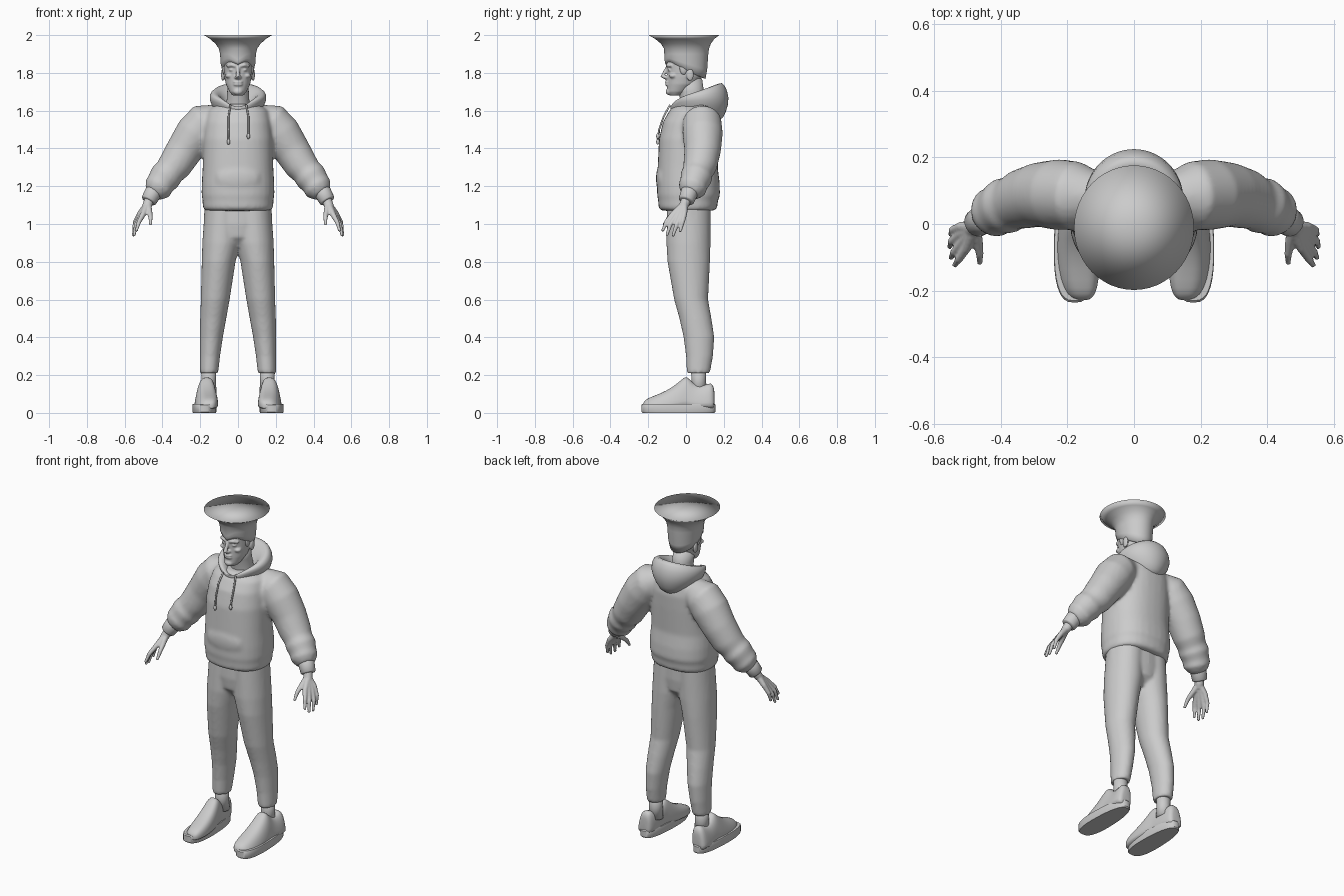
import bpy, bmesh
from math import cos, sin, pi, copysign
from mathutils import Vector, Matrix

cube = bpy.data.objects.get("Cube")
if cube:
    bpy.data.objects.remove(cube)

grey = bpy.data.materials.new("plain_grey")
grey.use_nodes = True
tone = (0.6, 0.6, 0.6, 1)
grey.diffuse_color = tone
grey.node_tree.nodes["Principled BSDF"].inputs["Base Color"].default_value = tone


def power(v, e):
    return copysign(abs(v) ** e, v)


def skin(bm, rings):
    """Bridge closed rings of points and close both ends with fans."""
    loops = [[bm.verts.new(p) for p in ring] for ring in rings]
    n = len(loops[0])
    for a, b in zip(loops, loops[1:]):
        for i in range(n):
            j = (i + 1) % n
            bm.faces.new((a[i], a[j], b[j], b[i]))
    for loop in (loops[0], loops[-1]):
        hub = bm.verts.new(sum((v.co for v in loop), Vector()) / n)
        for i in range(n):
            bm.faces.new((loop[i], loop[(i + 1) % n], hub))


def loft(bm, rows, side=1, n=32, e=1.0, notch=0.0):
    """Stack level ovals: height, front, back, outer x, inner x, tilt."""
    rings = []
    for z, front, back, outer, inner, tilt in rows:
        inner = -outer if inner is None else inner
        cx, cy = (outer + inner) / 2, (front + back) / 2
        rx, ry = (outer - inner) / 2, (back - front) / 2
        ring = []
        for i in range(n):
            a = 2 * pi * i / n
            dy = ry * power(sin(a), e)
            dip = notch * max(0, -sin(a)) ** 6
            ring.append(Vector((side * (cx + rx * power(cos(a), e)), cy + dy, z + tilt * dy - dip)))
        rings.append(ring)
    skin(bm, rings)


def plain(rows):
    return [(z, f, b, w, None, 0) for z, f, b, w in rows]


def tube(bm, points, radii, side=1, n=14):
    """Round limb through points with a radius at each."""
    pts = [Vector((side * x, y, z)) for x, y, z in points]
    rings = []
    for i, (p, r) in enumerate(zip(pts, radii)):
        way = (pts[min(i + 1, len(pts) - 1)] - pts[max(i - 1, 0)]).normalized()
        u = way.cross(Vector((0.3, 1, 0.1))).normalized()
        v = way.cross(u)
        rings.append([p + r * (u * cos(2 * pi * k / n) + v * sin(2 * pi * k / n)) for k in range(n)])
    skin(bm, rings)


def ball(bm, centre, size):
    m = Matrix.Translation(centre) @ Matrix.Diagonal((*size, 1))
    bmesh.ops.create_uvsphere(bm, u_segments=16, v_segments=10, radius=1, matrix=m)


def finish(name, bm, voxel=0, relax=0, subdivide=0, sharp=None):
    bmesh.ops.recalc_face_normals(bm, faces=bm.faces)
    mesh = bpy.data.meshes.new(name)
    bm.to_mesh(mesh)
    bm.free()
    mesh.materials.append(grey)
    ob = bpy.data.objects.new(name, mesh)
    bpy.context.collection.objects.link(ob)
    mesh.shade_smooth()
    if voxel:
        fuse = ob.modifiers.new("fuse", "REMESH")
        fuse.mode, fuse.voxel_size, fuse.use_smooth_shade = "VOXEL", voxel, True
    if relax:
        soft = ob.modifiers.new("soften", "SMOOTH")
        soft.factor, soft.iterations = 0.5, relax
    if subdivide:
        ob.modifiers.new("round", "SUBSURF").levels = subdivide
        ob.modifiers["round"].render_levels = subdivide
    if sharp:
        bpy.ops.object.select_all(action="DESELECT")
        ob.select_set(True)
        bpy.context.view_layer.objects.active = ob
        bpy.ops.object.shade_smooth_by_angle(angle=sharp)
    return ob


# Hoodie body with both sleeves
bm = bmesh.new()
loft(bm, plain([(1.07, -.13, .15, .175), (1.085, -.145, .165, .186), (1.13, -.148, .17, .188),
                (1.15, -.153, .18, .193), (1.22, -.153, .178, .192), (1.3, -.15, .168, .187),
                (1.45, -.143, .178, .185), (1.54, -.122, .182, .175), (1.6, -.088, .17, .16),
                (1.635, -.055, .14, .11)]), e=.85)
ball(bm, (0, -.125, 1.24), (.12, .035, .08))
for side in (1, -1):
    tube(bm, [(.11, .08, 1.56), (.175, .085, 1.54), (.225, .088, 1.48), (.285, .088, 1.39),
              (.335, .075, 1.31), (.365, .062, 1.275), (.385, .055, 1.25), (.41, .042, 1.215),
              (.425, .033, 1.19), (.45, .018, 1.16)],
         [.075, .103, .107, .097, .09, .08, .086, .075, .077, .05], side, n=24)
finish("hoodie", bm, voxel=.011, relax=6)

# Hood resting on the shoulders
bm = bmesh.new()
rows = [(1.54, -.03, .185, .07, 0), (1.59, -.07, .213, .12, 0), (1.66, -.085, .234, .158, .05),
        (1.7, -.085, .205, .145, .3), (1.705, -.07, .178, .115, .4),
        (1.665, -.035, .115, .08, .4), (1.6, 0, .08, .06, .3)]
loft(bm, [(z, f, b, w, None, t) for z, f, b, w, t in rows], notch=.035)
finish("hood", bm, subdivide=1)

# Drawstrings with knotted ends
for name, x, end in (("left", .055, 1.465), ("right", -.05, 1.435)):
    bm = bmesh.new()
    tube(bm, [(x * .8, -.085, 1.63), (x, -.118, 1.57), (x, -.142, 1.5), (x, -.148, end)], [.005] * 4, n=8)
    ball(bm, (x, -.149, end), (.009, .009, .015))
    finish(name + "_drawstring", bm)

# Trousers
bm = bmesh.new()
loft(bm, plain([(1.1, -.1, .13, .178), (1, -.103, .13, .182), (.93, -.095, .122, .14), (.88, -.05, .08, .05)]))
for side in (1, -1):
    rows = [(1.1, -.1, .13, .175, -.02), (.9, -.104, .13, .189, -.012), (.8, -.098, .127, .192, .013),
            (.6, -.063, .117, .197, .044), (.5, -.035, .135, .2, .062), (.4, -.013, .15, .202, .08),
            (.3, 0, .143, .202, .095), (.21, .004, .127, .201, .105)]
    loft(bm, [row + (0,) for row in rows], side)
finish("trousers", bm, voxel=.01, relax=4)

# Head with facial features
bm = bmesh.new()
loft(bm, plain([(1.68, -.085, -.03, .028), (1.7, -.1, .01, .045), (1.74, -.1, .06, .064),
                (1.78, -.1, .085, .073), (1.82, -.101, .095, .077), (1.87, -.105, .1, .08),
                (1.92, -.1, .1, .08)]))
ball(bm, (0, -.088, 1.7), (.026, .02, .018))
tube(bm, [(0, -.096, 1.835), (0, -.112, 1.805), (0, -.125, 1.783), (0, -.1, 1.772)], [.009, .01, .012, .012])
for z in (1.738, 1.751):
    ball(bm, (0, -.098, z), (.026, .013, .007))
for side in (1, -1):
    ball(bm, (side * .012, -.104, 1.777), (.009, .014, .008))
    tube(bm, [(.012, -.1, 1.836), (.035, -.097, 1.842), (.058, -.078, 1.835)], [.008, .009, .007], side)
    ball(bm, (side * .033, -.084, 1.816), (.016, .014, .008))
    ball(bm, (side * .046, -.068, 1.785), (.022, .022, .014))
    ball(bm, (side * .08, .022, 1.79), (.01, .02, .034))
finish("head", bm, voxel=.005, relax=3)

bm = bmesh.new()
loft(bm, plain([(1.56, -.02, .12, .075), (1.62, -.022, .11, .062), (1.7, -.04, .095, .057), (1.77, -.06, .085, .055)]))
finish("neck", bm)

# Tall flared hair with a flat top
bm = bmesh.new()
rows = [(1.81, -.075, .085, .07, -.45), (1.82, -.106, .103, .084, -.5), (1.85, -.112, .112, .092, -.3),
        (1.9, -.113, .118, .095, 0), (1.93, -.117, .122, .102, 0), (1.955, -.133, .132, .12, 0),
        (1.98, -.163, .15, .148, 0), (2, -.198, .176, .18, 0)]
loft(bm, [(z, f, b, w, None, t) for z, f, b, w, t in rows], n=48, notch=.0)
for v in bm.verts:
    if v.co.z < 1.9 and v.co.y < -.08:
        v.co.z -= .03 * max(0, 1 - abs(v.co.x) / .05)
finish("flared_hair", bm)

for side, label in ((1, "left_"), (-1, "right_")):
    # Sideburn in front of the ear
    bm = bmesh.new()
    ball(bm, (side * .072, -.012, 1.825), (.012, .022, .035))
    finish(label + "sideburn", bm)

    # Ribbed sleeve cuff
    bm = bmesh.new()
    tube(bm, [(.435, .026, 1.18), (.45, .017, 1.165), (.472, .002, 1.125), (.475, 0, 1.12)],
         [.042, .046, .042, .036], side, n=20)
    finish(label + "cuff", bm)

    # Hand: every digit runs from the wrist
    bm = bmesh.new()
    wrist, forearm = (.478, -.008, 1.105), (.46, .01, 1.15)
    tube(bm, [forearm, wrist, (.488, -.02, 1.085)], [.028, .026, .022], side)
    digits = [[(.503, -.072, 1.05), (.525, -.105, 1.01), (.537, -.122, .968)],
              [(.513, -.052, 1.043), (.54, -.084, .995), (.549, -.1, .945)],
              [(.52, -.03, 1.043), (.548, -.052, .99), (.553, -.067, .942)],
              [(.52, -.008, 1.055), (.545, -.018, 1.01), (.55, -.03, .965)],
              [(.468, -.055, 1.065), (.463, -.09, 1.035), (.463, -.115, 1.0)]]
    for joints in digits:
        tube(bm, [wrist] + joints, [.02, .015, .012, .008], side, n=10)
        ball(bm, (side * joints[-1][0], *joints[-1][1:]), (.009, .009, .009))
    finish(label + "hand", bm, voxel=.005, relax=3)

    # Ankle
    bm = bmesh.new()
    tube(bm, [(.155, .07, .1), (.155, .068, .17), (.155, .066, .26)], [.042, .038, .042], side, n=20)
    finish(label + "ankle", bm)

    # Shoe upper: arches stacked from toe to heel
    bm = bmesh.new()
    rings = []
    for y, w, h in [(-.228, .025, .05), (-.215, .044, .072), (-.17, .06, .09), (-.1, .063, .118),
                    (-.04, .059, .16), (-.005, .052, .195), (.015, .05, .185), (.05, .051, .142),
                    (.1, .051, .145), (.135, .046, .165), (.15, .034, .13)]:
        ring = []
        for k in range(17):
            a = pi * k / 16
            rise = sin(a) ** .8
            x = .177 - .012 * y / .2 * -1 + w * power(cos(a), .7) - .012 * rise
            ring.append(Vector((side * x, y, .02 + (h - .02) * rise)))
        rings.append(ring)
    skin(bm, rings)
    finish(label + "shoe", bm, subdivide=1)

    # Sole slab
    bm = bmesh.new()
    rings = []
    for z, grow in ((0, .97), (.006, 1), (.042, 1), (.048, .97)):
        ring = []
        for k in range(40):
            a = 2 * pi * k / 40
            dy = power(sin(a), .85)
            w = .062 - .007 * dy
            ring.append(Vector((side * (.178 + grow * w * power(cos(a), .7)), -.04 + .196 * grow * dy, z)))
        rings.append(ring)
    skin(bm, rings)
    finish(label + "sole", bm, sharp=.7)
